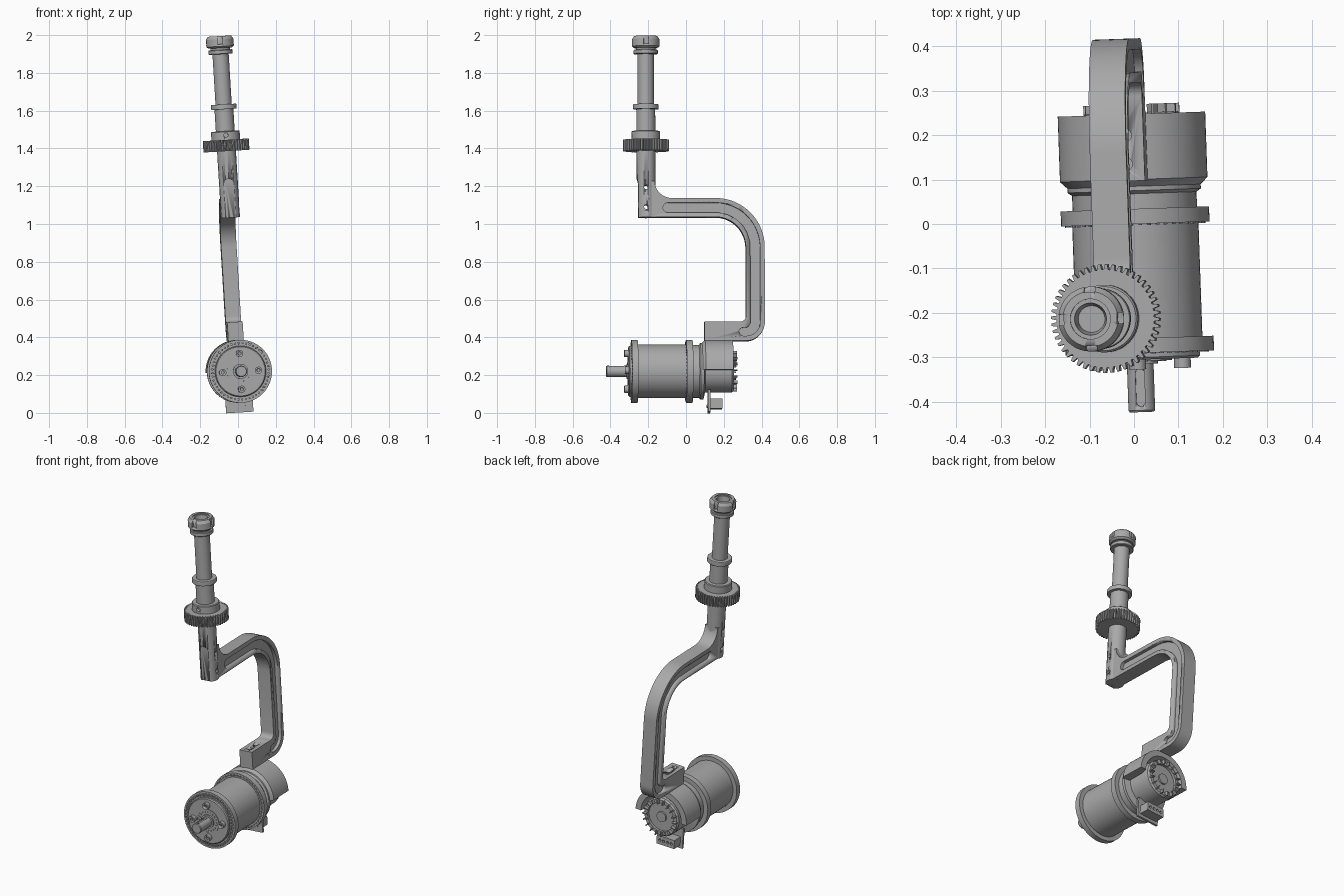
import bpy, bmesh, math
from mathutils import Matrix, Vector

cube = bpy.data.objects.get("Cube")
if cube:
    bpy.data.objects.remove(cube, do_unlink=True)

grey = bpy.data.materials.new("machined grey")
grey.use_nodes = True
tone = (0.4, 0.4, 0.4, 1)
grey.diffuse_color = tone
grey.node_tree.nodes["Principled BSDF"].inputs["Base Color"].default_value = tone

# The whole assembly leans to one side and is turned slightly
POSE = (Matrix.Translation((0.003, 0, 0.22)) @ Matrix.Rotation(math.radians(2), 4, 'Z')
        @ Matrix.Rotation(math.radians(-3.5), 4, 'Y'))
COLUMN_Y = -0.21


def finish(name, bm, smooth=True):
    bmesh.ops.remove_doubles(bm, verts=bm.verts, dist=0.00001)
    bmesh.ops.recalc_face_normals(bm, faces=bm.faces)
    mesh = bpy.data.meshes.new(name)
    bm.to_mesh(mesh)
    bm.free()
    mesh.materials.append(grey)
    obj = bpy.data.objects.new(name, mesh)
    bpy.context.collection.objects.link(obj)
    obj.matrix_world = POSE
    if smooth:
        bpy.ops.object.select_all(action='DESELECT')
        obj.select_set(True)
        bpy.context.view_layer.objects.active = obj
        bpy.ops.object.shade_smooth_by_angle(angle=math.radians(30))
    return obj


def place(axis, r, h):
    return Vector((r, h, 0)) if axis == 'Y' else Vector((r, COLUMN_Y, h))


def turned(name, axis, profile, steps=64):
    """Lathe an open (radius, position) profile about the motor or column axis."""
    bm = bmesh.new()
    vs = [bm.verts.new(place(axis, r, h)) for r, h in profile]
    edges = [bm.edges.new(pair) for pair in zip(vs, vs[1:])]
    bmesh.ops.spin(bm, geom=vs + edges, cent=place(axis, 0, 0), angle=2 * math.pi, steps=steps,
                   axis=(0, 1, 0) if axis == 'Y' else (0, 0, 1))
    return finish(name, bm)


def prism(name, points, to3d, lo, hi, smooth=True):
    """Extrude a 2D outline from lo to hi."""
    bm = bmesh.new()
    face = bm.faces.new([bm.verts.new(to3d(a, b, lo)) for a, b in points])
    ext = bmesh.ops.extrude_face_region(bm, geom=[face])["geom"]
    shift = Vector(to3d(0, 0, hi)) - Vector(to3d(0, 0, lo))
    bmesh.ops.translate(bm, vec=shift, verts=[g for g in ext if isinstance(g, bmesh.types.BMVert)])
    return finish(name, bm, smooth)


def side(a, b, h): return (h, a, b)
def plan(a, b, h): return (a, COLUMN_Y + b, h)
def facing(a, b, h): return (a, h, b)


def arc(cx, cy, r, a0, a1, n=14):
    turns = [math.radians(a0 + (a1 - a0) * i / n) for i in range(n + 1)]
    return [(cx + r * math.cos(t), cy + r * math.sin(t)) for t in turns]


def box(name, x0, x1, y0, y1, z0, z1):
    return prism(name, [(x0, z0), (x1, z0), (x1, z1), (x0, z1)], facing, y0, y1, False)


def cut(obj, cutters):
    for c in cutters:
        mod = obj.modifiers.new("cut", 'BOOLEAN')
        mod.operation, mod.solver, mod.object = 'DIFFERENCE', 'EXACT', c
    bpy.context.view_layer.update()
    graph = bpy.context.evaluated_depsgraph_get()
    baked = bpy.data.meshes.new_from_object(obj.evaluated_get(graph))
    obj.modifiers.clear()
    obj.data = baked
    for c in cutters:
        bpy.data.objects.remove(c, do_unlink=True)


def studs(name, count, ring, r, y0, y1, sides=12):
    """A ring of small round pins along the motor axis."""
    bm = bmesh.new()
    for i in range(count):
        t = 2 * math.pi * i / count
        m = (Matrix.Translation((ring * math.sin(t), (y0 + y1) / 2, ring * math.cos(t)))
             @ Matrix.Rotation(math.pi / 2, 4, 'X'))
        bmesh.ops.create_cone(bm, cap_ends=True, segments=sides, radius1=r, radius2=r,
                              depth=y1 - y0, matrix=m)
    return finish(name, bm)


# Motor body with front and middle flanges
turned("motor_body", 'Y', [
    (0, -0.305), (0.13, -0.305), (0.135, -0.3), (0.135, -0.29), (0.142, -0.29), (0.142, -0.284),
    (0.157, -0.284), (0.157, -0.29), (0.167, -0.29), (0.167, -0.257), (0.142, -0.257), (0.142, 0),
    (0.15, 0), (0.15, 0.004), (0.158, 0.004), (0.158, 0), (0.167, 0), (0.167, 0.034),
    (0.14, 0.034), (0.14, 0.068), (0.15, 0.075), (0.15, 0.092), (0.113, 0.1), (0.113, 0.24),
    (0.105, 0.25), (0.085, 0.25), (0.085, 0.235), (0.03, 0.235), (0.03, 0.245), (0, 0.245)])
turned("front_hub", 'Y', [(0.072, -0.3), (0.072, -0.308), (0.066, -0.308), (0.066, -0.306),
                          (0.04, -0.306), (0.04, -0.315), (0.02, -0.315)])
studs("front_bearing_balls", 48, 0.1495, 0.006, -0.292, -0.28, 8)
studs("middle_bearing_balls", 48, 0.154, 0.004, -0.003, 0.01, 8)
studs("hub_pins", 20, 0.055, 0.004, -0.31, -0.3, 8)
for bolt in [studs("front_bolts", 4, 0.095, 0.019, -0.327, -0.3, 20)]:
    cut(bolt, [studs("socket", 4, 0.095, 0.009, -0.34, -0.317, 6)])

# Drive shaft with keyway
shaft = turned("drive_shaft", 'Y', [(0, -0.423), (0.027, -0.423), (0.03, -0.419), (0.03, -0.3), (0, -0.3)], 32)
keyway = arc(0, -0.4, 0.01, 180, 360) + arc(0, -0.335, 0.01, 0, 180)
cut(shaft, [prism("keyway", keyway, lambda a, b, h: (a, b, h), 0.02, 0.05)])

# Half-round rear shroud
bm = bmesh.new()
rim = [(0.115, 0.075), (0.14, 0.075), (0.166, 0.1), (0.166, 0.247), (0.132, 0.247), (0.12, 0.2)]
face = bm.faces.new([bm.verts.new((r, y, 0)) for r, y in rim])
bmesh.ops.spin(bm, geom=[face], cent=(0, 0, 0), axis=(0, -1, 0), angle=math.pi, steps=40)
finish("rear_shroud", bm)

# Rear cooling fins
bm = bmesh.new()
for i in range(18):
    m = (Matrix.Rotation(2 * math.pi * i / 18, 4, 'Y') @ Matrix.Translation((0.096, 0.255, 0))
         @ Matrix.Diagonal((0.024, 0.028, 0.006, 1)))
    bmesh.ops.create_cube(bm, size=1, matrix=m)
finish("rear_fins", bm, False)

# Cable connector below the motor
box("connector_plate", -0.075, 0.07, 0.115, 0.128, -0.218, -0.1)
connector = box("connector_block", -0.06, 0.055, 0.12, 0.19, -0.2, -0.148)
sockets = []
for i in range(4):
    x = -0.04 + 0.025 * i
    sockets.append(prism("socket", arc(x, -0.175, 0.008, 0, 330, 11), facing, 0.175, 0.2))
    prism("plate_pin", arc(x, -0.185, 0.007, 0, 330, 11), facing, 0.11, 0.12)
cut(connector, sockets)

# Curved arm with a groove on each side
outline = ([(0.097, 0.16)] + arc(0.317, 0.26, 0.1, -90, 0) + arc(0.157, 0.657, 0.26, 0, 90, 24)
           + arc(-0.075, 1.007, 0.09, 270, 180) + [(-0.2, 1.007), (-0.2, 0.815)]
           + arc(0.157, 0.657, 0.16, 90, 0, 24) + arc(0.287, 0.292, 0.03, 0, -90, 6)
           + [(0.097, 0.262)])
groove = (arc(-0.095, 0.866, 0.026, 90, 270) + arc(0.157, 0.657, 0.183, 90, 0, 24)
          + arc(0.312, 0.26, 0.03, 0, -90, 6) + arc(0.302, 0.208, 0.022, 90, 270, 8)
          + arc(0.317, 0.261, 0.075, -90, 0) + arc(0.157, 0.657, 0.235, 0, 90, 24))
arm = prism("curved_arm", outline, side, -0.041, 0.041)
cutters = [prism("groove", groove, side, s * 0.022, s * 0.06) for s in (-1, 1)]
for y in (0.135, 0.2):
    cutters.append(prism("bolt_hole", arc(0, y - COLUMN_Y, 0.014, 0, 345, 23), plan, 0.22, 0.3))
cut(arm, cutters)

# Column foot with flat front slot and cross holes
foot = turned("column_foot", 'Z', [(0, 0.815), (0.05, 0.815), (0.05, 1.18), (0, 1.18)])
slot = [(-0.027, 0.8), (0.027, 0.8)] + arc(0, 0.995, 0.027, 0, 180)
cutters = [prism("slot", slot, facing, COLUMN_Y - 0.06, COLUMN_Y - 0.038)]
for z in (0.87, 0.975):
    cutters.append(prism("cross_hole", arc(COLUMN_Y, z, 0.012, 0, 345, 23), side, -0.1, 0.1))
cut(foot, cutters)

# Gear
teeth = []
for i in range(48):
    for frac, r in ((0, 0.11), (0.3, 0.11), (0.45, 0.122), (0.8, 0.122)):
        t = 2 * math.pi * (i + frac) / 48
        teeth.append((r * math.cos(t), r * math.sin(t)))
prism("gear", teeth, plan, 1.168, 1.228, False)

# Gear collar with set screw hole
collar = turned("gear_collar", 'Z', [(0, 1.2), (0.076, 1.2), (0.076, 1.27), (0.072, 1.274), (0, 1.274)])
cut(collar, [prism("set_screw_hole", arc(0, 1.252, 0.011, 0, 345, 23), facing,
                   COLUMN_Y - 0.1, COLUMN_Y - 0.06)])

# Upper spindle with its rings
turned("spindle", 'Z', [
    (0, 1.25), (0.05, 1.25), (0.05, 1.39), (0.066, 1.39), (0.068, 1.393), (0.068, 1.413),
    (0.066, 1.416), (0.043, 1.416), (0.043, 1.682), (0.061, 1.682), (0.064, 1.685), (0.064, 1.702),
    (0.061, 1.705), (0.052, 1.705), (0.052, 1.72), (0, 1.72)])

# Notched clamping nut with a bore
nut = turned("clamping_nut", 'Z', [
    (0, 1.715), (0.062, 1.715), (0.073, 1.724), (0.073, 1.762), (0.062, 1.778), (0.045, 1.778),
    (0.045, 1.772), (0.036, 1.772), (0.03, 1.73), (0, 1.73)])
cutters = []
for i in range(4):
    t = math.pi / 2 * i
    corners = [(0.06, -0.012), (0.09, -0.012), (0.09, 0.012), (0.06, 0.012)]
    turn = [(a * math.cos(t) - b * math.sin(t), a * math.sin(t) + b * math.cos(t)) for a, b in corners]
    cutters.append(prism("notch", turn, plan, 1.735, 1.8))
cut(nut, cutters)
